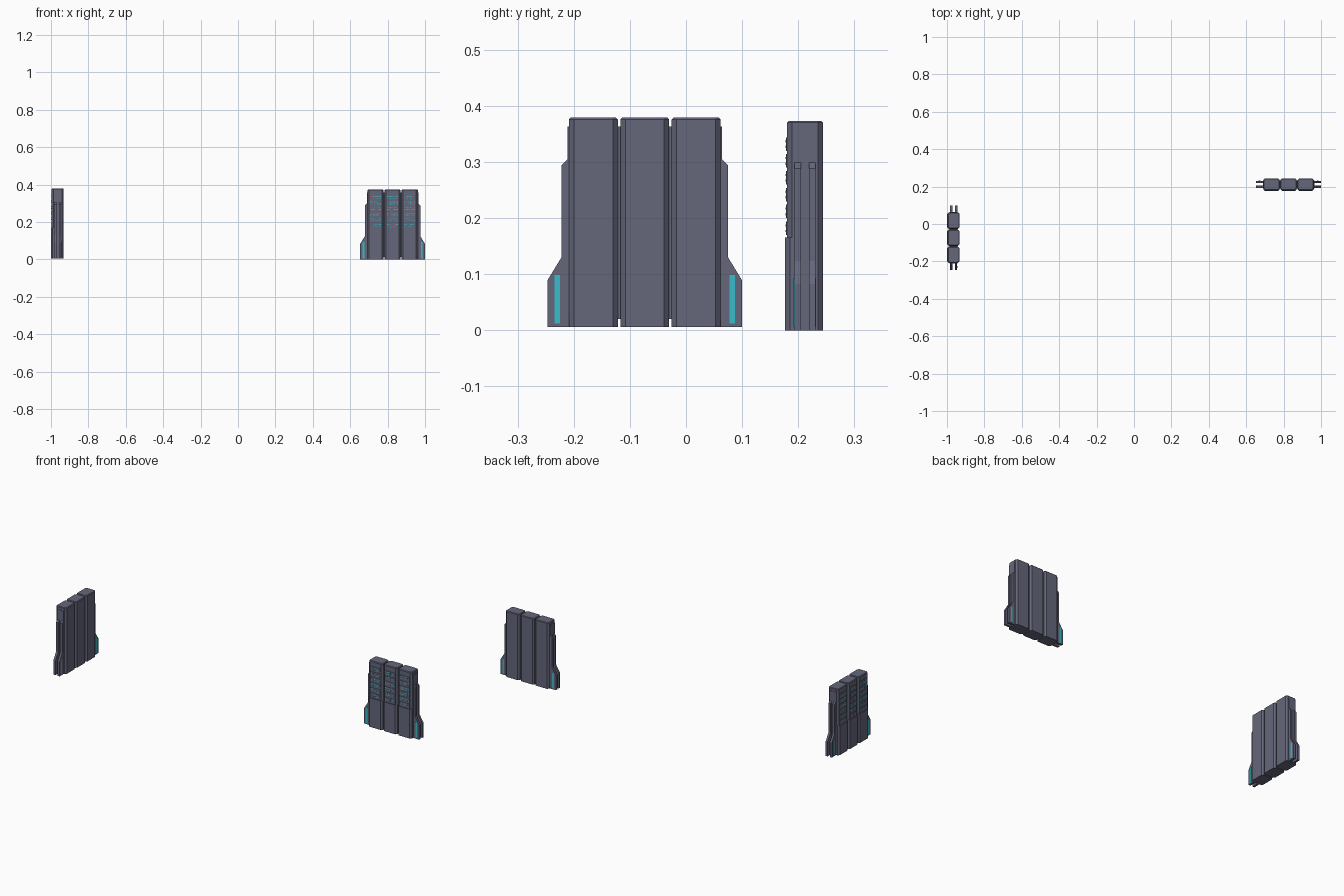
import bpy, bmesh, math, random
from mathutils import Matrix

if "Cube" in bpy.data.objects:
    bpy.data.objects.remove(bpy.data.objects["Cube"])
random.seed(4)

def mat(name, r, g, b):
    m = bpy.data.materials.new(name)
    m.diffuse_color = (r, g, b, 1)
    m.use_nodes = True
    m.node_tree.nodes["Principled BSDF"].inputs["Base Color"].default_value = m.diffuse_color
    return m

GREY = mat("slate_grey", 0.13, 0.135, 0.195)
CYAN = mat("cyan_light", 0.04, 0.50, 0.60)
RED = mat("red_light", 0.55, 0.08, 0.06)

def prism(bm, pts, depth, to3d, mi=0):
    """Extrude a 2D outline along depth; to3d maps (a, b, d) to a point."""
    ends = [[bm.verts.new(to3d(a, b, d)) for a, b in pts] for d in depth]
    n = len(pts)
    faces = [bm.faces.new(ends[0]), bm.faces.new(ends[1])]
    for i in range(n):
        j = (i + 1) % n
        faces.append(bm.faces.new((ends[0][i], ends[0][j], ends[1][j], ends[1][i])))
    for f in faces:
        f.material_index = mi

def box(bm, x0, x1, y0, y1, z0, z1, mi=0):
    prism(bm, [(x0, y0), (x1, y0), (x1, y1), (x0, y1)], (z0, z1), lambda a, b, d: (a, b, d), mi)

def octagon(x, hw, y0, y1, c):
    return [(x - hw + c, y0), (x + hw - c, y0), (x + hw, y0 + c), (x + hw, y1 - c),
            (x + hw - c, y1), (x - hw + c, y1), (x - hw, y1 - c), (x - hw, y0 + c)]

def finish(bm, name, M):
    bmesh.ops.recalc_face_normals(bm, faces=bm.faces)
    bm.transform(M)
    me = bpy.data.meshes.new(name)
    bm.to_mesh(me)
    bm.free()
    for m in (GREY, CYAN, RED):
        me.materials.append(m)
    ob = bpy.data.objects.new(name, me)
    bpy.context.collection.objects.link(ob)

def tower(bm, x):
    """Chamfered column with bevelled top rim and a thicker lower front."""
    rings = [(octagon(x, 0.0435, -0.030, 0.034, 0.009), 0),
             (octagon(x, 0.0435, -0.030, 0.034, 0.009), 0.370),
             (octagon(x, 0.0400, -0.0265, 0.0305, 0.008), 0.3735)]
    vs = [[bm.verts.new((a, b, z)) for a, b in pts] for pts, z in rings]
    bm.faces.new(vs[0])
    bm.faces.new(vs[-1])
    for lo, hi in zip(vs, vs[1:]):
        for i in range(8):
            j = (i + 1) % 8
            bm.faces.new((lo[i], lo[j], hi[j], hi[i]))
    front = [(x - 0.0345, -0.034), (x + 0.0345, -0.034), (x + 0.0435, -0.025),
             (x + 0.0435, -0.018), (x - 0.0435, -0.018), (x - 0.0435, -0.025)]
    prism(bm, front, (0, 0.165), lambda a, b, d: (a, b, d))

def cabinet(tag, M):
    # three columns
    for k in (-1, 0, 1):
        bm = bmesh.new()
        tower(bm, k * 0.0915)
        finish(bm, f"{tag}_column_{k + 2}", M)
    # inner core linking the columns
    bm = bmesh.new()
    box(bm, -0.1375, 0.1375, -0.020, 0.022, 0.014, 0.357)
    finish(bm, f"{tag}_core", M)
    # paired side fins with flared feet, and glowing strips on both faces
    fin = [(0.130, 0), (0.1735, 0), (0.1735, 0.083), (0.1485, 0.124),
           (0.1485, 0.288), (0.1375, 0.299), (0.130, 0.299)]
    bm, glow = bmesh.new(), bmesh.new()
    for s in (-1, 1):
        for c, out in ((-0.011, -1), (0.015, 1)):
            prism(bm, fin, (c - 0.006, c + 0.006), lambda a, b, d: (s * a, d, b))
            y = c + out * 0.006
            xa, xb = sorted((s * 0.151, s * 0.161))
            box(glow, xa, xb, y - 0.001, y + 0.001, 0.006, 0.093, 1)
    finish(bm, f"{tag}_side_fins", M)
    finish(glow, f"{tag}_glow_strips", M)
    # drive blades with rows of status lights
    blades, lights = bmesh.new(), bmesh.new()
    for k in (-1, 0, 1):
        x = k * 0.0915
        for r in range(6):
            z = 0.170 + r * 0.030
            box(blades, x - 0.033, x + 0.033, -0.032, -0.029, z, z + 0.024)
            for row in (0.005, 0.015):
                for i in range(8):
                    if random.random() < 0.3:
                        continue
                    lx = x - 0.029 + i * 0.0075
                    mi = 2 if random.random() < 0.12 else 1
                    box(lights, lx, lx + 0.005, -0.0326, -0.0315, z + row, z + row + 0.004, mi)
    finish(blades, f"{tag}_blades", M)
    finish(lights, f"{tag}_status_lights", M)

# one cabinet faces the front, the other is turned to face left
cabinet("right_cabinet", Matrix.Translation((0.8265, 0.210, 0)))
cabinet("left_cabinet", Matrix.Translation((-0.966, -0.0735, 0.006)) @ Matrix.Rotation(-math.pi / 2, 4, 'Z'))
